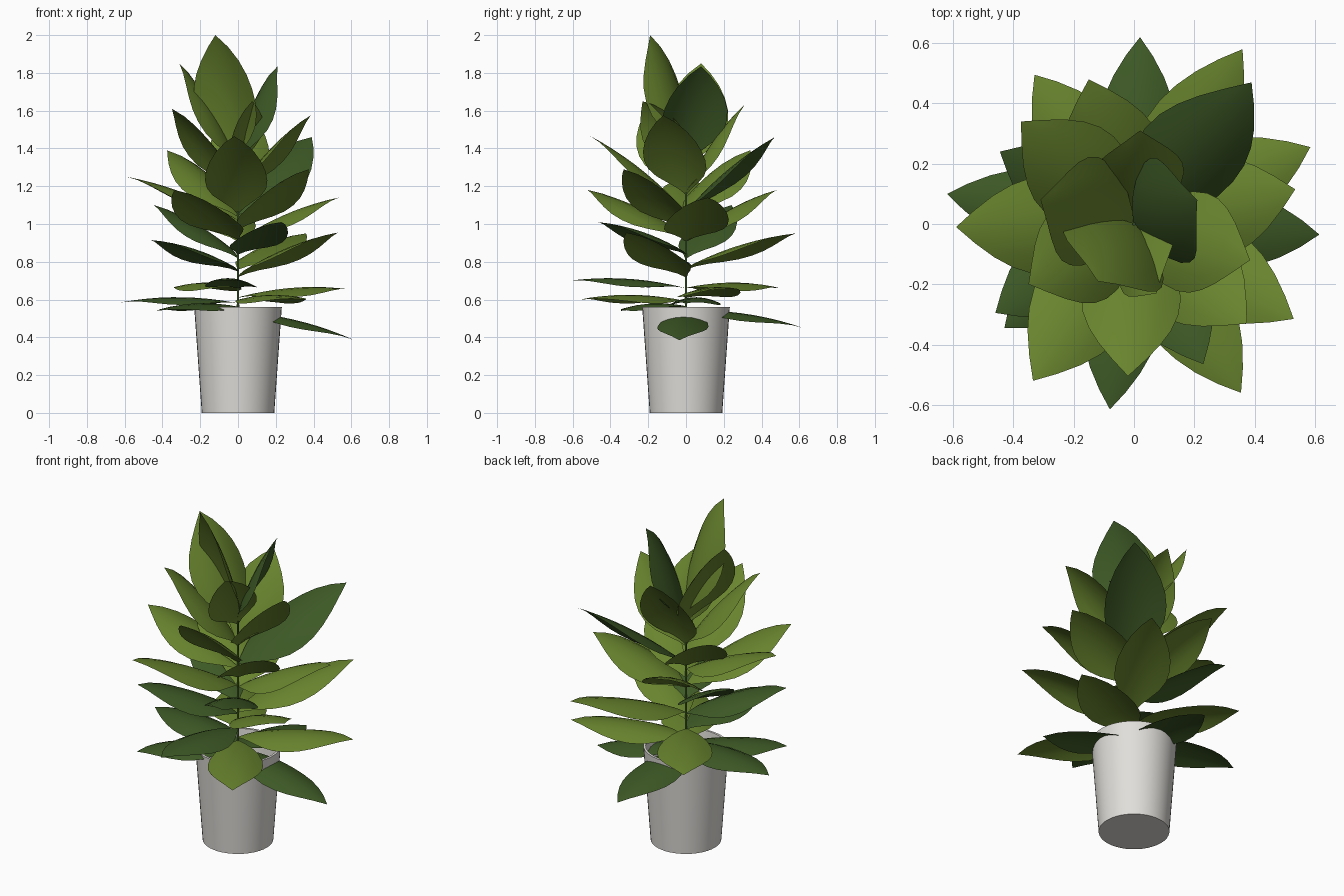
import bpy, bmesh, math
from mathutils import Vector, Matrix

if "Cube" in bpy.data.objects:
    bpy.data.objects.remove(bpy.data.objects["Cube"])


def material(name, rgb):
    m = bpy.data.materials.new(name)
    m.diffuse_color = (*rgb, 1)
    m.use_nodes = True
    m.node_tree.nodes["Principled BSDF"].inputs["Base Color"].default_value = m.diffuse_color
    return m


LIGHT = material("light_green", (0.138, 0.230, 0.027))
DARK = material("dark_green", (0.047, 0.100, 0.019))
POT = material("pot_white", (0.75, 0.735, 0.70))
SOIL = material("soil_brown", (0.05, 0.03, 0.018))


def finish(name, bm, mat, angle=40):
    me = bpy.data.meshes.new(name)
    bm.to_mesh(me)
    bm.free()
    ob = bpy.data.objects.new(name, me)
    bpy.context.collection.objects.link(ob)
    me.materials.append(mat)
    bpy.ops.object.select_all(action='DESELECT')
    ob.select_set(True)
    bpy.context.view_layer.objects.active = ob
    bpy.ops.object.shade_smooth_by_angle(angle=math.radians(angle))
    return ob


def lathe(name, profile, mat, sides=40):
    """Revolve a (radius, height) profile around z; radius 0 closes it."""
    bm = bmesh.new()
    verts = [bm.verts.new((r, 0, z)) for r, z in profile]
    edges = [bm.edges.new(p) for p in zip(verts, verts[1:])]
    bmesh.ops.spin(bm, geom=verts + edges, cent=(0, 0, 0), axis=(0, 0, 1),
                   angle=math.tau, steps=sides)
    bmesh.ops.remove_doubles(bm, verts=bm.verts, dist=1e-4)
    bmesh.ops.recalc_face_normals(bm, faces=bm.faces)
    return finish(name, bm, mat)


# Blade outline: (position along leaf, share of full half-width)
OUTLINE = [(0, .04), (.06, .22), (.14, .50), (.24, .78), (.35, .95), (.46, 1),
           (.57, .96), (.68, .83), (.79, .62), (.9, .33), (1, .0)]
ACROSS = (-1, -.67, -.33, 0, .33, .67, 1)


def leaf(name, base_z, tip, width, mat, roll=0, arch=.03):
    """Arched pointed blade from the stem to the tip, with drooping edges."""
    base, tip = Vector((0, 0, base_z)), Vector(tip)
    along = tip - base
    side = Vector((0, 0, 1)).cross(along).normalized()
    side = Matrix.Rotation(math.radians(roll), 3, along) @ side
    up = along.cross(side).normalized()
    bm = bmesh.new()
    rows = []
    for t, w in OUTLINE:
        mid = base + along * t + up * (arch * 4 * t * (1 - t))
        if w == 0:
            rows.append([bm.verts.new(mid)] * len(ACROSS))
            continue
        rows.append([bm.verts.new(mid + side * (s * w * width / 2)
                                  - up * (.15 * width * (w * s) ** 2))
                     for s in ACROSS])
    for a, b in zip(rows, rows[1:]):
        for i in range(len(ACROSS) - 1):
            quad = [a[i], a[i + 1], b[i + 1], b[i]]
            bm.faces.new(list(dict.fromkeys(quad)))
    return finish(name, bm, mat, 60)


# Pot with open top, soil and stem
lathe("pot", [(0, 0), (.192, 0), (.232, .56), (.219, .56), (.205, .37), (0, .37)], POT)
lathe("soil", [(0, .39), (.206, .39)], SOIL)
lathe("stem", [(0, .38), (.007, .38), (.005, 1.40), (0, 1.40)], DARK, 10)

# Leaves from the pot upwards: stem height, tip, width, colour, optional roll
LEAVES = [
    (.535, (.615, -.035, .385), .27, DARK),
    (.54, (.02, .62, .45), .27, DARK),
    (.56, (-.43, -.345, .54), .27, DARK),
    (.58, (-.62, .10, .585), .27, DARK),
    (.59, (.355, -.56, .60), .30, LIGHT),
    (.61, (.585, .255, .655), .30, LIGHT),
    (.66, (-.33, .495, .66), .30, LIGHT),
    (.66, (-.08, -.615, .70), .27, DARK),
    (.72, (.53, -.315, .955), .31, LIGHT),
    (.75, (-.46, -.295, .915), .30, DARK),
    (.76, (.36, .58, .95), .30, LIGHT),
    (.82, (-.445, .24, 1.10), .29, DARK),
    (.84, (.23, -.465, 1.01), .29, DARK),
    (.91, (.535, .115, 1.14), .34, LIGHT),
    (.92, (-.335, -.52, 1.18), .34, LIGHT),
    (.91, (-.15, .48, 1.18), .33, LIGHT),
    (1.02, (-.59, -.01, 1.25), .33, LIGHT),
    (.97, (.375, -.33, 1.29), .34, LIGHT),
    (1.04, (-.375, .34, 1.39), .34, LIGHT),
    (1.05, (.39, .47, 1.46), .35, DARK, 15),
    (1.06, (-.02, -.505, 1.465), .33, LIGHT),
    (1.16, (.385, -.12, 1.575), .34, LIGHT),
    (1.17, (-.35, -.20, 1.61), .34, LIGHT),
    (1.17, (.02, .31, 1.63), .32, LIGHT, 10),
    (1.29, (.075, -.23, 1.65), .28, LIGHT, 35),
    (1.30, (-.31, .08, 1.85), .37, LIGHT),
    (1.33, (.21, .08, 1.835), .37, DARK),
    (1.36, (-.12, -.19, 2.0), .38, LIGHT),
]
for n, (z, tip, width, mat, *roll) in enumerate(LEAVES, 1):
    leaf(f"leaf_{n:02d}", z, tip, width, mat, *roll)
